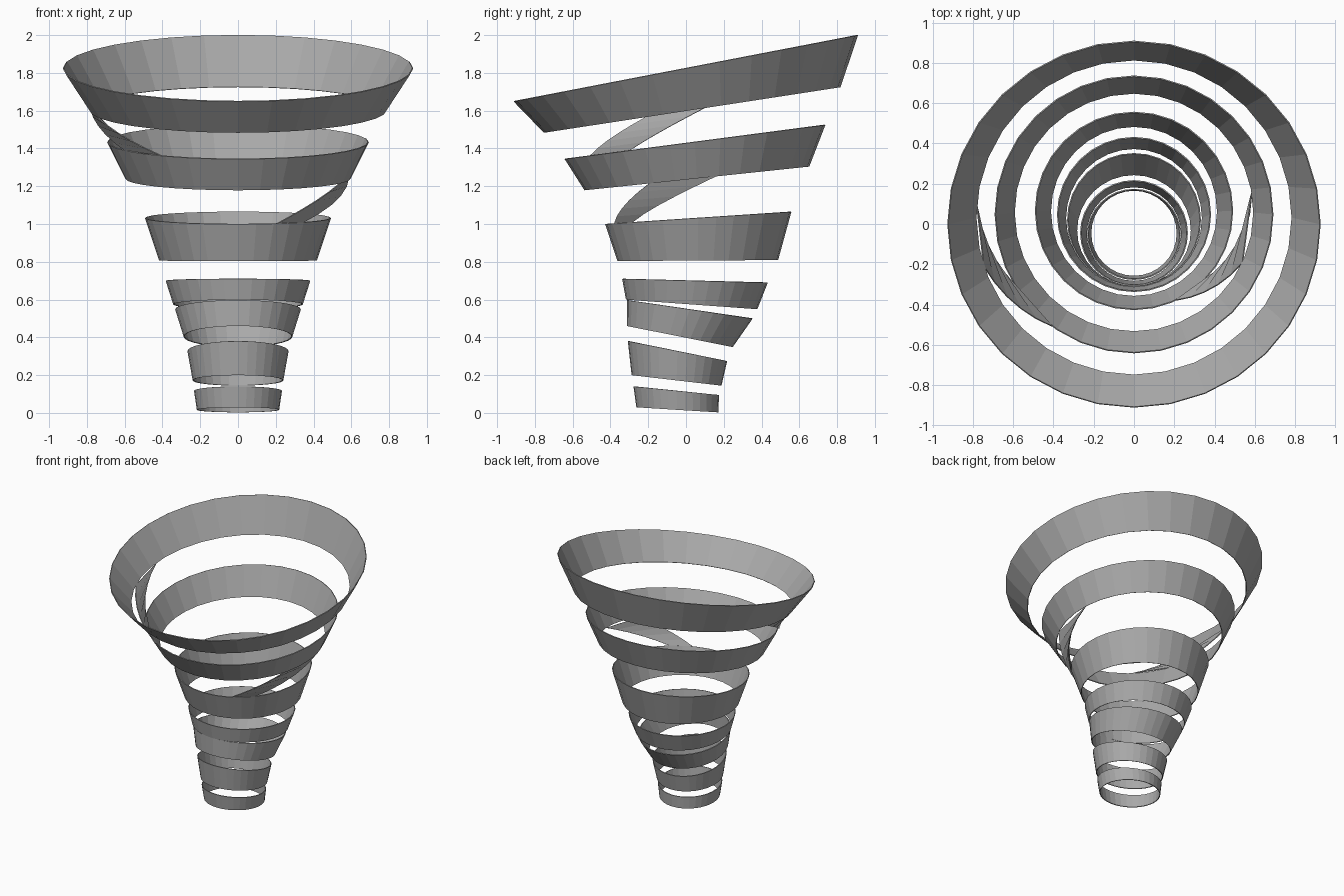
import bpy, math

if "Cube" in bpy.data.objects:
    bpy.data.objects.remove(bpy.data.objects["Cube"])

grey = bpy.data.materials.new("storm grey")
grey.diffuse_color = (0.40, 0.40, 0.40, 1)
grey.use_nodes = True
grey.node_tree.nodes["Principled BSDF"].inputs["Base Color"].default_value = grey.diffuse_color
SIDES = 32


# a tilted loop: half width in x, then (y, z) of its front and back ends
def loop_data(hx, fy, fz, by, bz):
    return (hx, (fy + by) / 2, (by - fy) / 2, (fz + bz) / 2, (bz - fz) / 2)


def point(l, a):
    s = math.sin(a)
    return (l[0] * math.cos(a), l[1] + l[2] * s, l[3] + l[4] * s)


def mix(p, q, t):
    return tuple(u + (v - u) * t for u, v in zip(p, q))


def make(name, verts, faces):
    me = bpy.data.meshes.new(name)
    me.from_pydata(verts, [], faces)
    me.materials.append(grey)
    ob = bpy.data.objects.new(name, me)
    bpy.context.collection.objects.link(ob)
    mod = ob.modifiers.new("thin sheet", 'SOLIDIFY')
    mod.thickness = 0.006
    mod.offset = 0
    return ob


# (bottom loop, top loop) of each funnel band, from the ground up
bands = [
    ((0.215, -0.26, 0.03, 0.168, 0.003), (0.23, -0.275, 0.14, 0.172, 0.095)),
    ((0.237, -0.285, 0.20, 0.185, 0.145), (0.265, -0.305, 0.38, 0.215, 0.275)),
    ((0.285, -0.31, 0.46, 0.245, 0.35), (0.33, -0.31, 0.597, 0.35, 0.50)),
    ((0.34, -0.315, 0.60, 0.375, 0.55), (0.38, -0.335, 0.71, 0.43, 0.69)),
    ((0.415, -0.36, 0.805, 0.485, 0.81), (0.49, -0.425, 1.0, 0.555, 1.065)),
    ((0.595, -0.535, 1.18, 0.65, 1.305), (0.69, -0.64, 1.345, 0.735, 1.525)),
    ((0.785, -0.75, 1.485, 0.815, 1.725), (0.925, -0.91, 1.65, 0.908, 2.0)),
]
loops = [(loop_data(*b), loop_data(*t)) for b, t in bands]

# funnel bands
for n, (lo, hi) in enumerate(loops):
    ang = [2 * math.pi * i / SIDES for i in range(SIDES)]
    verts = [point(lo, a) for a in ang] + [point(hi, a) for a in ang]
    faces = [(i, (i + 1) % SIDES, SIDES + (i + 1) % SIDES, SIDES + i)
             for i in range(SIDES)]
    make(f"funnel_band_{n + 1}", verts, faces)


# ramps that wind from one band's top edge to the next band's bottom edge
def ramp(name, low, high, edge_a, edge_b, steps=5):
    verts = []
    for i in range(steps + 1):
        t = i / steps
        l = mix(low, high, t)
        for a0, a1 in (edge_a, edge_b):
            verts.append(point(l, math.radians(a0 + (a1 - a0) * t)))
    faces = [(2 * i, 2 * i + 1, 2 * i + 3, 2 * i + 2) for i in range(steps)]
    make(name, verts, faces)


ramp("right_ramp", loops[4][1], loops[5][0], (-65, -25), (-45, 10))
ramp("left_ramp", loops[5][1], loops[6][0], (-126, -162), (-150, -185))
